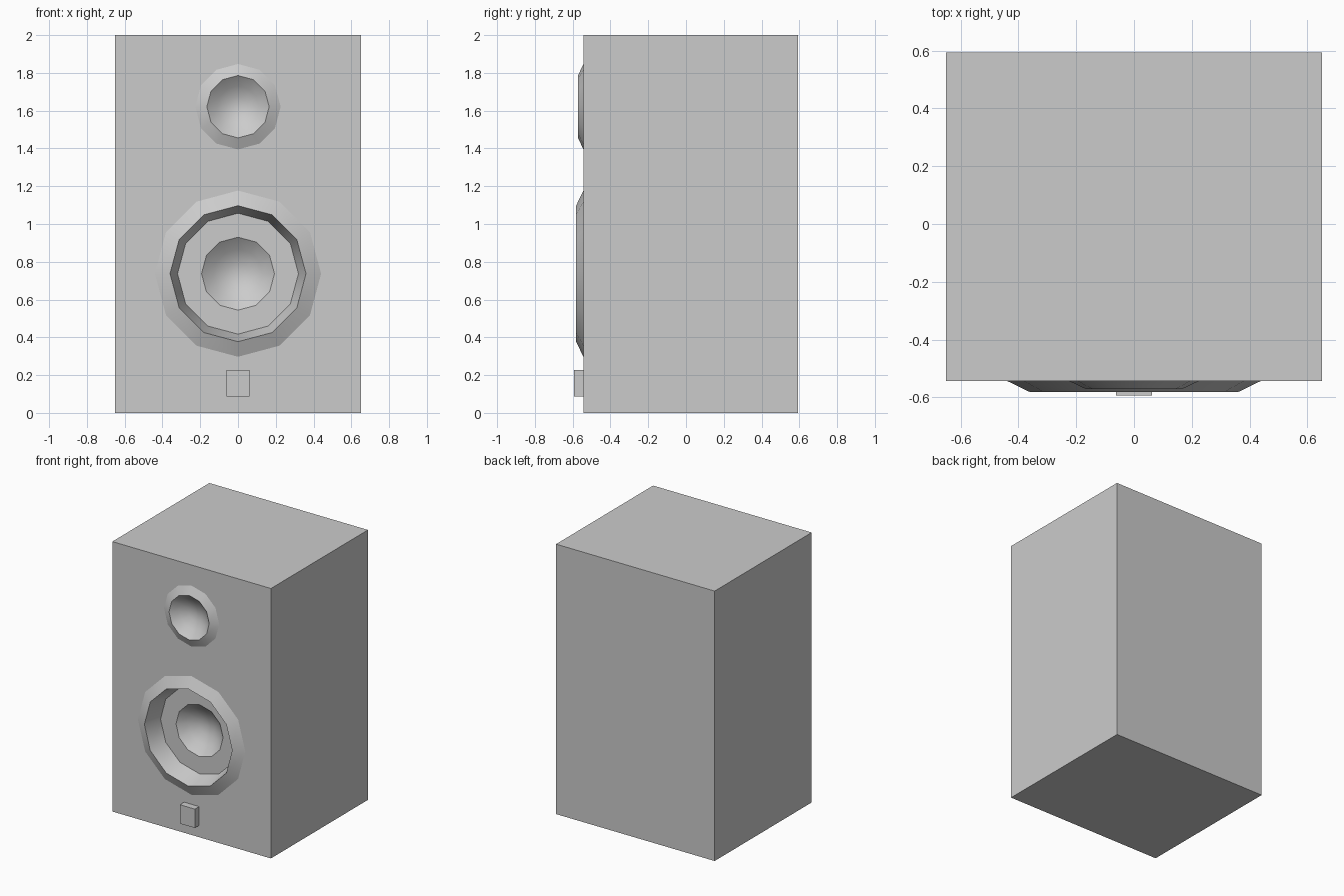
import bpy, bmesh
from math import sin, cos, pi, radians

if "Cube" in bpy.data.objects:
    bpy.data.objects.remove(bpy.data.objects["Cube"])

SIDES = 12
HALF_W, FRONT, BACK, HEIGHT = 0.65, -0.543, 0.593, 2.0
WOOFER = (0.737, 0.44)     # centre height, outer radius
TWEETER = (1.621, 0.226)
# Bowl profile as fractions of its radius: (radius, depth)
BOWL = [(1, 0), (0.67, 0.28), (0.33, 0.44)]
BOWL_DEPTH = 0.5


def ring(bm, r, y, z):
    return [bm.verts.new((r * sin(2 * pi * i / SIDES), y, z + r * cos(2 * pi * i / SIDES)))
            for i in range(SIDES)]


def finish(bm, name, smooth=False):
    mesh = bpy.data.meshes.new(name)
    bm.to_mesh(mesh)
    bm.free()
    obj = bpy.data.objects.new(name, mesh)
    bpy.context.collection.objects.link(obj)
    if smooth:
        bpy.ops.object.select_all(action='DESELECT')
        obj.select_set(True)
        bpy.context.view_layer.objects.active = obj
        bpy.ops.object.shade_smooth_by_angle(angle=radians(30))
    return obj


def driver(name, z, profile):
    """Lathe a (radius, y) profile about the y axis, ending in a shallow bowl."""
    r0, y0 = profile[-1]
    points = profile[:-1] + [(r0 * r, y0 + r0 * d) for r, d in BOWL]
    bm = bmesh.new()
    rings = [ring(bm, r, y, z) for r, y in points]
    tip = bm.verts.new((0, y0 + r0 * BOWL_DEPTH, z))
    for i in range(SIDES):
        j = (i + 1) % SIDES
        for a, b in zip(rings, rings[1:]):
            bm.faces.new((a[i], b[i], b[j], a[j]))
        bm.faces.new((rings[-1][i], tip, rings[-1][j]))
    return finish(bm, name, smooth=True)


# Cabinet: box whose front panel is filled around the two driver openings
bm = bmesh.new()
corners = [(-HALF_W, 0), (HALF_W, 0), (HALF_W, HEIGHT), (-HALF_W, HEIGHT)]
front = [bm.verts.new((x, FRONT, z)) for x, z in corners]
back = [bm.verts.new((x, BACK, z)) for x, z in corners]
loops = [front] + [ring(bm, r, FRONT, z) for z, r in (WOOFER, TWEETER)]
edges = [bm.edges.new((a, b)) for loop in loops for a, b in zip(loop, loop[1:] + loop[:1])]
bmesh.ops.triangle_fill(bm, edges=edges, use_beauty=True, normal=(0, -1, 0))
for i in range(4):
    j = (i + 1) % 4
    bm.faces.new((front[i], back[i], back[j], front[j]))
bm.faces.new(back[::-1])
bmesh.ops.recalc_face_normals(bm, faces=bm.faces[:])
finish(bm, "cabinet")

# Drivers: bevelled surround, recess and bowl
driver("woofer", WOOFER[0], [(WOOFER[1], FRONT), (0.36, -0.582), (0.32, -0.45), (0.193, -0.45)])
driver("tweeter", TWEETER[0], [(TWEETER[1], FRONT), (0.165, -0.572)])

# Power button
bm = bmesh.new()
bmesh.ops.create_cube(bm, size=1)
bmesh.ops.scale(bm, vec=(0.124, 0.05, 0.14), verts=bm.verts[:])
bmesh.ops.translate(bm, vec=(0, FRONT - 0.025, 0.157), verts=bm.verts[:])
finish(bm, "power_button")
